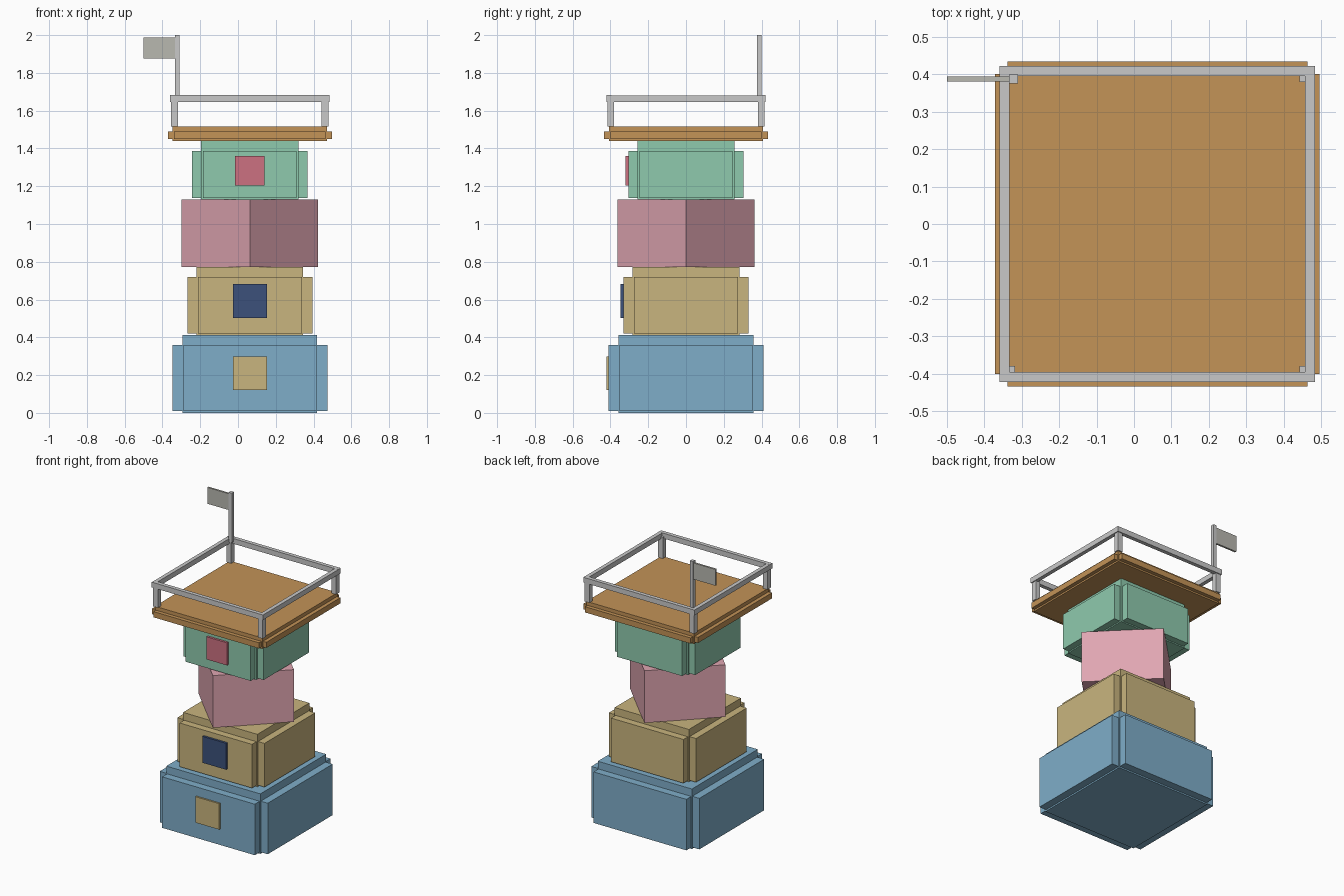
import bpy
import math

if "Cube" in bpy.data.objects:
    bpy.data.objects.remove(bpy.data.objects["Cube"])

CX = 0.0625  # tower axis; the flag hangs out to the left


def linear(c):
    c /= 255
    return c / 12.92 if c <= 0.04045 else ((c + 0.055) / 1.055) ** 2.4


def material(name, r, g, b):
    m = bpy.data.materials.new(name)
    m.diffuse_color = (linear(r), linear(g), linear(b), 1)
    m.use_nodes = True
    m.node_tree.nodes["Principled BSDF"].inputs["Base Color"].default_value = m.diffuse_color
    return m


blue = material("sky_blue", 127, 174, 201)
sand = material("sand", 201, 181, 126)
navy = material("navy", 60, 81, 123)
pink = material("pink", 224, 166, 178)
green = material("mint_green", 143, 202, 174)
rose = material("rose", 204, 113, 129)
wood = material("wood", 195, 147, 87)
metal = material("light_grey", 201, 201, 201)
cloth = material("warm_grey", 185, 184, 176)


def box(name, mat, x, y, z, turn=0):
    """Box from (min, max) ranges, x measured from the tower axis."""
    mid = [(r[0] + r[1]) / 2 for r in (x, y, z)]
    bpy.ops.mesh.primitive_cube_add(size=1, location=(mid[0] + CX, mid[1], mid[2]),
                                    rotation=(0, 0, turn))
    ob = bpy.context.object
    ob.name = name
    ob.scale = [r[1] - r[0] for r in (x, y, z)]
    ob.data.materials.append(mat)
    return ob


def storey(name, mat, core, core_z, wide, out, panel_z):
    """Square core with a raised panel on each of its four sides."""
    box(name + "_core", mat, (-core, core), (-core, core), core_z)
    for s, side in ((-1, "front"), (1, "back")):
        box(f"{name}_{side}_panel", mat, (-wide, wide),
            sorted((s * (core - 0.02), s * out)), panel_z)
    for s, side in ((-1, "left"), (1, "right")):
        box(f"{name}_{side}_panel", mat, sorted((s * (core - 0.02), s * out)),
            (-wide, wide), panel_z)


# Stacked storeys
storey("base_storey", blue, 0.357, (0, 0.412), 0.352, 0.41, (0.01, 0.36))
storey("second_storey", sand, 0.282, (0.412, 0.772), 0.275, 0.331, (0.42, 0.72))
box("twisted_storey", pink, (-0.256, 0.256), (-0.256, 0.256), (0.772, 1.13), math.pi / 4)
storey("top_storey", green, 0.258, (1.13, 1.44), 0.247, 0.305, (1.138, 1.387))
storey("platform", wood, 0.408, (1.44, 1.515), 0.401, 0.434, (1.451, 1.49))

# Front windows
box("base_window", sand, (-0.09, 0.09), (-0.422, -0.409), (0.12, 0.298))
box("second_window", navy, (-0.09, 0.09), (-0.346, -0.33), (0.502, 0.683))
box("top_window", rose, (-0.078, 0.078), (-0.32, -0.304), (1.205, 1.36))

# Railing: corner posts and four rails
for sx in (-1, 1):
    for sy in (-1, 1):
        box("railing_post", metal, sorted((sx * 0.38, sx * 0.416)),
            sorted((sy * 0.38, sy * 0.416)), (1.515, 1.66))
for s in (-1, 1):
    r = sorted((s * 0.395, s * 0.422))
    box("long_rail", metal, (-0.422, 0.422), r, (1.646, 1.682))
    box("side_rail", metal, r, (-0.42, 0.42), (1.6465, 1.6815))

# Flag on the back left corner
box("flag_pole", metal, (-0.397, -0.373), (0.376, 0.4), (1.66, 2.0))
box("flag", cloth, (-0.5625, -0.385), (0.381, 0.394), (1.876, 1.988))
